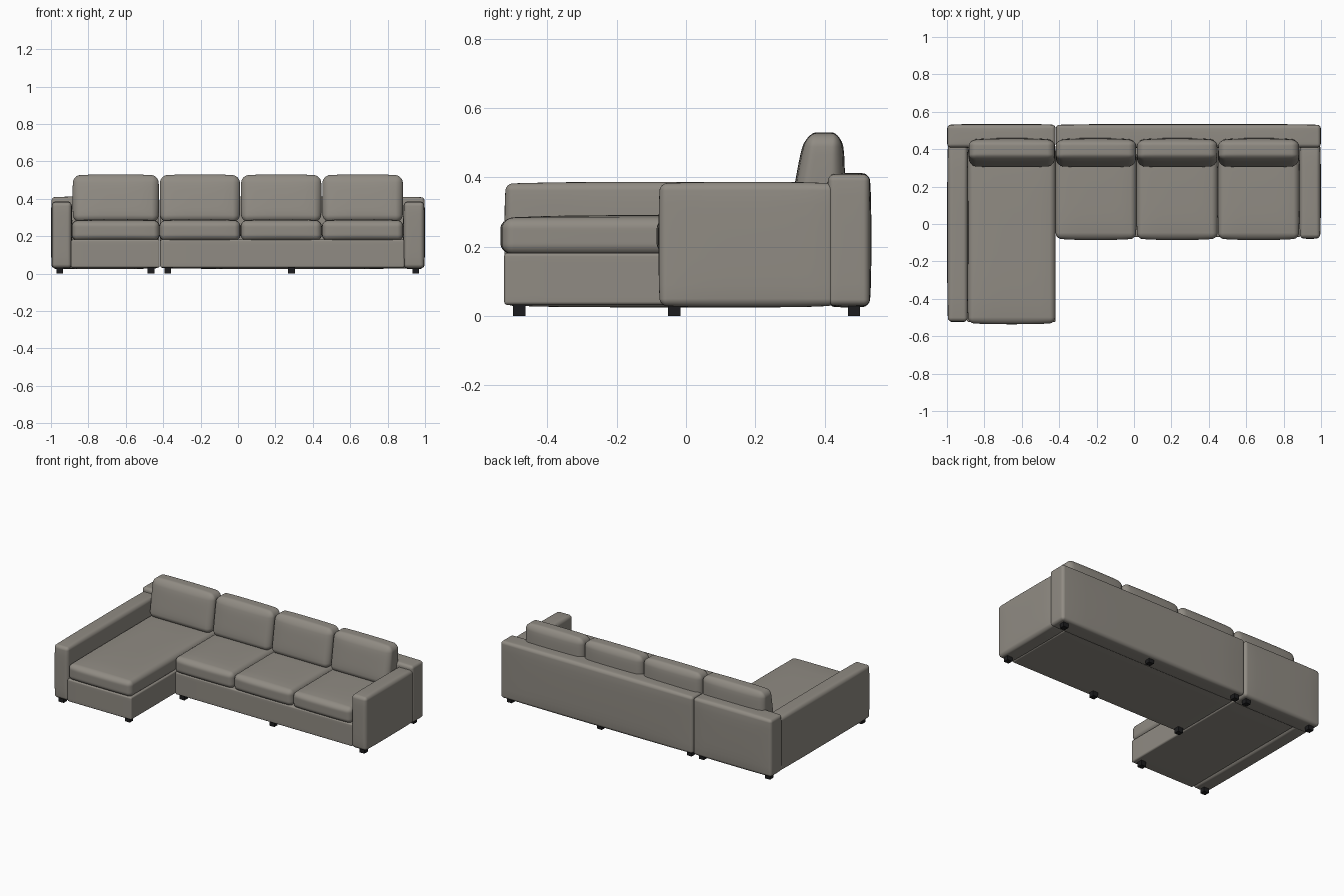
import bpy, bmesh, math
from mathutils import Vector

if "Cube" in bpy.data.objects:
    bpy.data.objects.remove(bpy.data.objects["Cube"])


def material(name, rgb):
    m = bpy.data.materials.new(name)
    m.diffuse_color = (*rgb, 1)
    m.use_nodes = True
    m.node_tree.nodes["Principled BSDF"].inputs["Base Color"].default_value = m.diffuse_color
    return m


FABRIC = material("warm grey fabric", (0.28, 0.26, 0.228))
BLACK = material("black feet", (0.012, 0.012, 0.013))
ARC, FLAT = 4, 8          # grid steps across a rounded corner / a flat side
N = 2 * ARC + FLAT


def axis_place(i, half, r):
    """Grid index -> (position on inner box, outward direction)."""
    inner = half - r
    if i < ARC:
        return -inner, -math.tan((ARC - i) / ARC * math.pi / 4)
    if i > N - ARC:
        return inner, math.tan((i - N + ARC) / ARC * math.pi / 4)
    return inner * (2 * (i - ARC) / FLAT - 1), 0.0


def soft_box(name, x, y, z, r, puff=(0, 0, 0), shape=None, mat=FABRIC):
    """Rounded box between the given ranges, with sides bulged by puff."""
    lo, hi = Vector((x[0], y[0], z[0])), Vector((x[1], y[1], z[1]))
    mid, half = (lo + hi) / 2, (hi - lo) / 2
    bm = bmesh.new()
    bmesh.ops.create_cube(bm, size=N)
    bmesh.ops.subdivide_edges(bm, edges=bm.edges[:], cuts=N - 1, use_grid_fill=True)
    for v in bm.verts:
        placed = [axis_place(round(c + N / 2), h, r) for c, h in zip(v.co, half)]
        p = Vector([a for a, _ in placed]) + Vector([d for _, d in placed]).normalized() * r
        u = [p[k] / half[k] for k in range(3)]
        for k in range(3):
            a, b = u[k - 1], u[k - 2]
            p[k] += puff[k] * u[k] * max(0, 1 - a ** 4) * max(0, 1 - b ** 4)
        if shape:
            p = shape(p, u)
        v.co = p + mid
    bmesh.ops.recalc_face_normals(bm, faces=bm.faces[:])
    me = bpy.data.meshes.new(name)
    bm.to_mesh(me)
    bm.free()
    me.polygons.foreach_set("use_smooth", [True] * len(me.polygons))
    me.materials.append(mat)
    ob = bpy.data.objects.new(name, me)
    bpy.context.collection.objects.link(ob)
    return ob


def lean(p, u):
    """Back cushion: the front slopes back towards the top."""
    t = (u[2] + 1) / 2
    front = (1 - u[1]) / 2
    p.y += t * (0.045 * front - 0.006 * (1 - front))
    return p


# arms
soft_box("chaise_arm", (-0.995, -0.89), (-0.52, 0.43), (0.03, 0.382), 0.02, (0.004, 0.004, 0.005))
soft_box("sofa_arm", (0.887, 0.995), (-0.075, 0.43), (0.03, 0.382), 0.02, (0.004, 0.004, 0.005))

# back panels
soft_box("chaise_back", (-0.997, -0.421), (0.41, 0.53), (0.03, 0.408), 0.018, (0.002, 0.005, 0.005))
soft_box("sofa_back", (-0.416, 0.997), (0.41, 0.53), (0.03, 0.408), 0.018, (0.002, 0.005, 0.005))

# bases
soft_box("chaise_base", (-0.892, -0.419), (-0.525, 0.42), (0.032, 0.182), 0.01)
soft_box("sofa_base", (-0.416, 0.89), (-0.07, 0.42), (0.032, 0.182), 0.01)

# seat cushions
soft_box("chaise_seat_cushion", (-0.887, -0.421), (-0.528, 0.42), (0.178, 0.283), 0.03,
         (0.002, 0.008, 0.008))
SLOTS = [(-0.418, 0.011), (0.016, 0.446), (0.451, 0.882)]
for i, span in enumerate(SLOTS):
    soft_box(f"seat_cushion_{i + 1}", span, (-0.077, 0.42), (0.178, 0.283), 0.03,
             (0.002, 0.008, 0.008))

# back cushions
for i, span in enumerate([(-0.884, -0.423)] + SLOTS):
    soft_box(f"back_cushion_{i + 1}", (span[0] + 0.004, span[1] - 0.004), (0.305, 0.452),
             (0.278, 0.524), 0.036, (0.004, 0.010, 0.006), lean)

# feet
feet = [(x, y) for x in (-0.953, -0.465) for y in (-0.482, 0.485)]
feet += [(x, y) for x in (-0.376, 0.286, 0.95) for y in (-0.034, 0.485)]
for i, (fx, fy) in enumerate(feet):
    bpy.ops.mesh.primitive_cube_add(size=1, location=(fx, fy, 0.018))
    ob = bpy.context.object
    ob.name = f"foot_{i + 1}"
    ob.scale = (0.036, 0.036, 0.036)
    ob.data.materials.append(BLACK)
